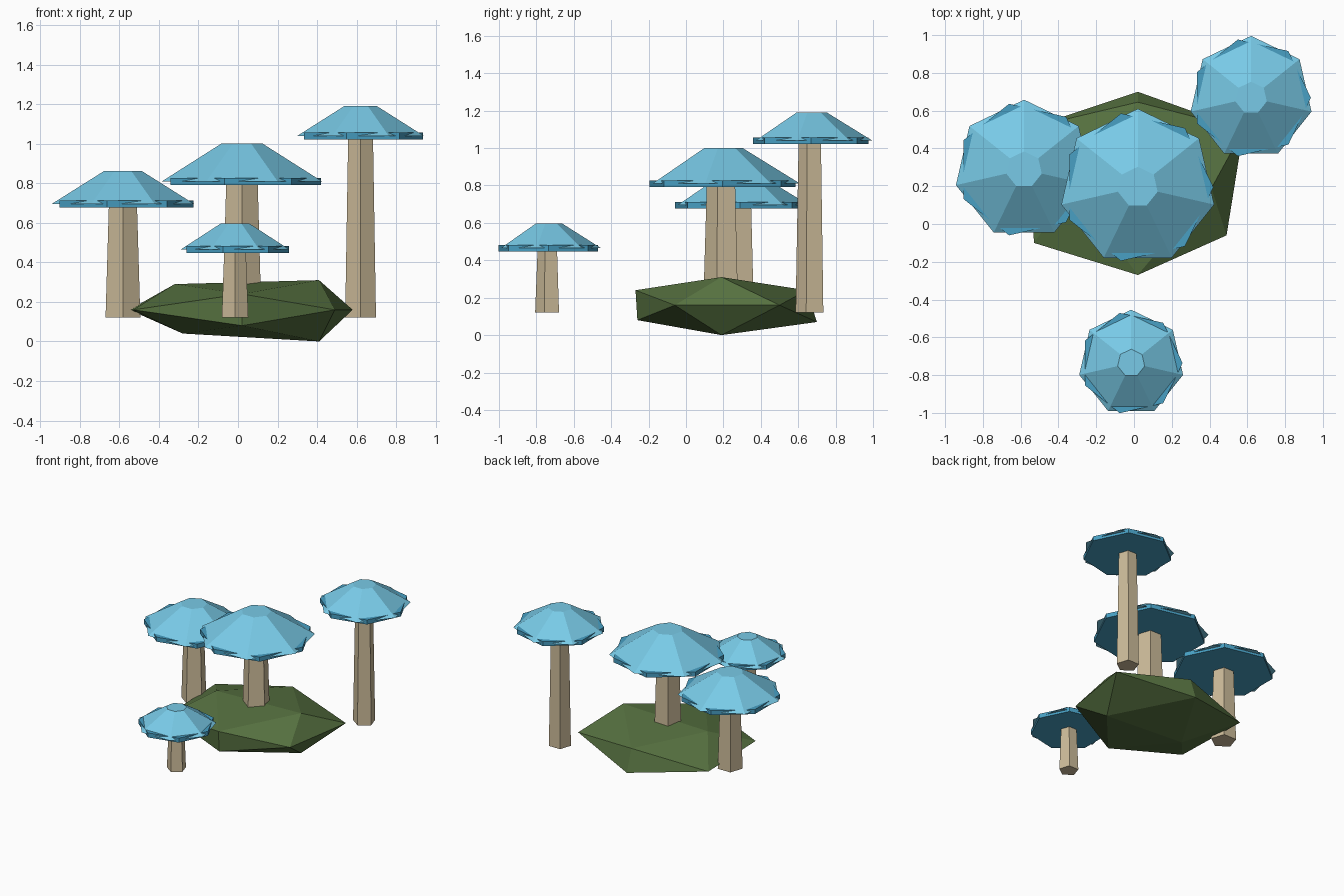
import bpy, bmesh, math
from mathutils import Vector

if "Cube" in bpy.data.objects:
    bpy.data.objects.remove(bpy.data.objects["Cube"])


def srgb(hexa):
    out = []
    for i in (0, 2, 4):
        c = int(hexa[i:i + 2], 16) / 255
        out.append(c / 12.92 if c <= 0.04045 else ((c + 0.055) / 1.055) ** 2.4)
    return (*out, 1.0)


def material(name, hexa):
    m = bpy.data.materials.new(name)
    m.diffuse_color = srgb(hexa)
    m.use_nodes = True
    m.node_tree.nodes["Principled BSDF"].inputs["Base Color"].default_value = m.diffuse_color
    return m


CAP = material("light_blue", "79CBE8")
RIM = material("deep_blue", "48A0C4")
STEM = material("tan", "CDBC9A")
MOSS = material("moss_green", "567140")


def add_object(name, bm, mat):
    bmesh.ops.recalc_face_normals(bm, faces=bm.faces)
    me = bpy.data.meshes.new(name)
    bm.to_mesh(me)
    bm.free()
    me.materials.append(mat)
    ob = bpy.data.objects.new(name, me)
    bpy.context.collection.objects.link(ob)
    return ob


def frustum(name, mat, sides, start, center, r0, z0, r1, z1):
    """Closed flat-sided frustum; first corner lies at angle start (degrees)."""
    bm = bmesh.new()
    rings = []
    for r, z in ((r0, z0), (r1, z1)):
        ring = []
        for k in range(sides):
            a = math.radians(start) + k * math.tau / sides
            ring.append(bm.verts.new((center[0] + r * math.cos(a),
                                      center[1] + r * math.sin(a), z)))
        rings.append(ring)
    lo, hi = rings
    bm.faces.new(lo[::-1])
    bm.faces.new(hi)
    for k in range(sides):
        j = (k + 1) % sides
        bm.faces.new((lo[k], lo[j], hi[j], hi[k]))
    return add_object(name, bm, mat)


# Mushrooms: name, centre, cap radius, cap base height, top height
mushrooms = [
    ("center", (0.02, 0.195), 0.415, 0.81, 1.00),
    ("right", (0.62, 0.668), 0.328, 1.04, 1.19),
    ("left", (-0.582, 0.288), 0.37, 0.695, 0.863),
    ("small", (-0.015, -0.736), 0.282, 0.465, 0.597),
]
for name, c, r, z, top in mushrooms:
    frustum(name + "_stem", STEM, 5, -90, c, 0.25 * r, 0.12, 0.2 * r, z + 0.02)
    frustum(name + "_cap_rim", RIM, 7, 0, c, 0.965 * r, z - 0.018,
            0.965 * r, z + 0.017)
    frustum(name + "_cap", CAP, 7, 90, c, r, z, 0.26 * r, top)

# Mossy mound: irregular twelve-cornered stone
corners = [
    (-0.32, 0.19, 0.29), (0.41, 0.19, 0.31),
    (-0.28, 0.19, 0.04), (0.41, 0.19, 0.0),
    (0.02, -0.27, 0.24), (0.02, -0.26, 0.08),
    (0.02, 0.645, 0.24), (0.02, 0.70, 0.07),
    (-0.53, -0.10, 0.16), (0.49, -0.06, 0.16),
    (-0.55, 0.51, 0.16), (0.58, 0.50, 0.16),
]
bm = bmesh.new()
for p in corners:
    bm.verts.new(Vector(p))
bmesh.ops.convex_hull(bm, input=bm.verts)
add_object("mound", bm, MOSS)
